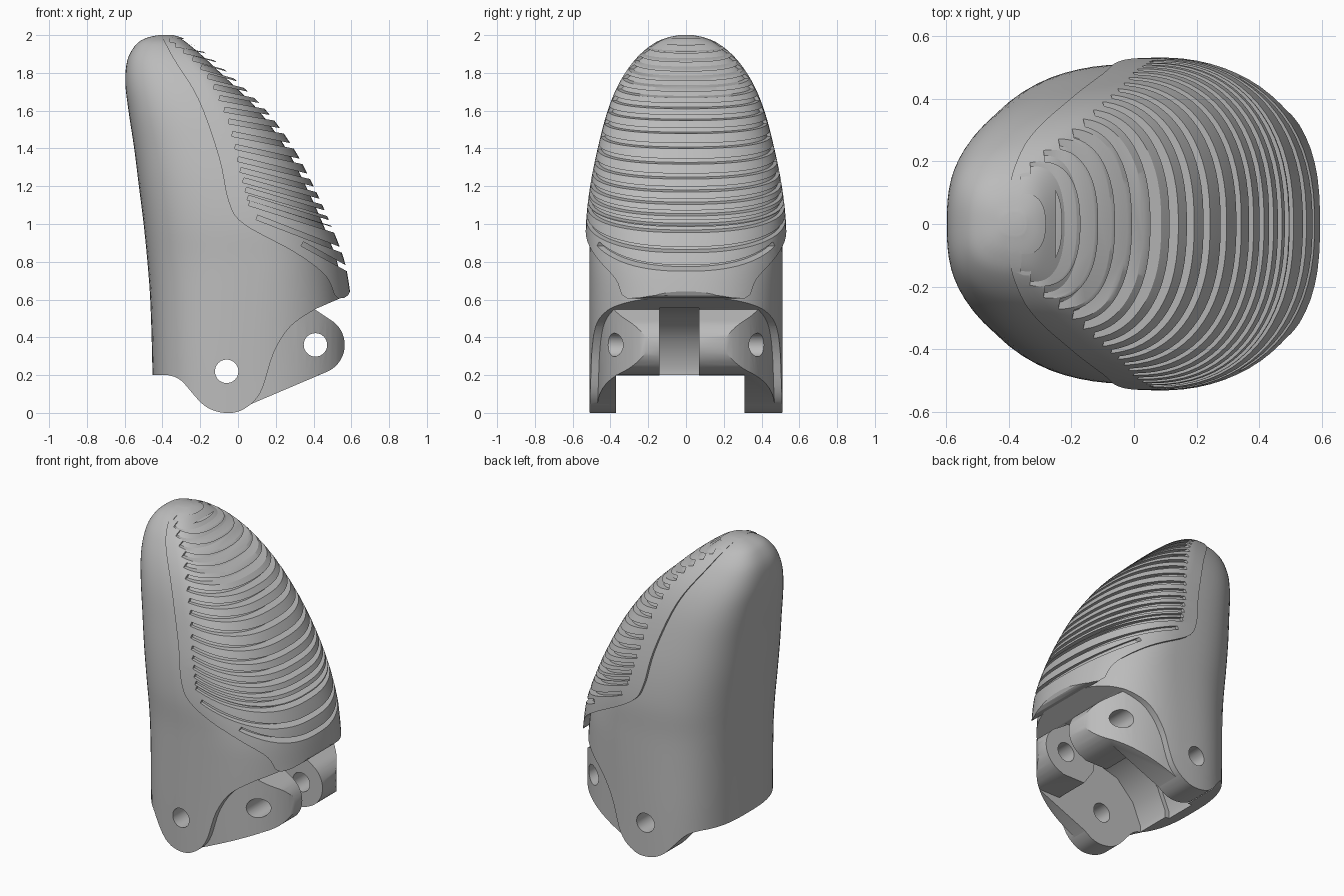
import bpy, bmesh, math
from mathutils import Vector
from mathutils.geometry import convex_hull_2d

cube = bpy.data.objects.get("Cube")
if cube:
    bpy.data.objects.remove(cube, do_unlink=True)

grey = bpy.data.materials.new("plain grey")
grey.use_nodes = True
grey.diffuse_color = (0.5, 0.5, 0.5, 1)
grey.node_tree.nodes["Principled BSDF"].inputs["Base Color"].default_value = (0.5, 0.5, 0.5, 1)


def finish(name, bm):
    bmesh.ops.recalc_face_normals(bm, faces=bm.faces)
    mesh = bpy.data.meshes.new(name)
    bm.to_mesh(mesh)
    bm.free()
    mesh.materials.append(grey)
    obj = bpy.data.objects.new(name, mesh)
    bpy.context.collection.objects.link(obj)
    return obj


def prism(name, pts, lo, hi):
    """Extrude a flat outline in x, z along y."""
    bm = bmesh.new()
    ends = [[bm.verts.new((u, d, v)) for u, v in pts] for d in (lo, hi)]
    bm.faces.new(ends[0])
    bm.faces.new(ends[1])
    for i in range(len(pts)):
        j = (i + 1) % len(pts)
        bm.faces.new((ends[0][i], ends[0][j], ends[1][j], ends[1][i]))
    return finish(name, bm)


def boolean(obj, other, operation):
    mod = obj.modifiers.new("cut", "BOOLEAN")
    mod.operation, mod.solver, mod.object = operation, "EXACT", other
    bpy.ops.object.select_all(action="DESELECT")
    bpy.context.view_layer.objects.active = obj
    obj.select_set(True)
    bpy.ops.object.modifier_apply(modifier=mod.name)
    bpy.data.objects.remove(other, do_unlink=True)


def spline(rows, count):
    """Sample a smooth curve through rows of any width."""
    out = []
    last = len(rows) - 1
    for k in range(count):
        f = k * last / (count - 1)
        i = min(int(f), last - 1)
        t = f - i
        a, b, c, d = (rows[max(0, min(last, i + o))] for o in (-1, 0, 1, 2))
        out.append([0.5 * (2 * q + (r - p) * t + (2 * p - 5 * q + 4 * r - s) * t * t
                           + (3 * q - p - 3 * r + s) * t ** 3) for p, q, r, s in zip(a, b, c, d)])
    return out


def loft(name, rows, inset=0, rings=56, sides=72):
    """Rounded sections; each row is height, back, widest point, front, half width."""
    bm = bmesh.new()
    loops = []
    for z, back, mid, front, half in spline(rows, rings):
        shrink = inset * min(1, half / 0.3)
        half -= shrink
        front -= 2 * shrink
        loop = []
        for i in range(sides):
            a = math.tau * (i + 0.5) / sides
            c, s = math.cos(a), math.sin(a)
            power, reach = (2.4, front - mid) if c > 0 else (2.8, mid - back)
            x = mid + math.copysign(abs(c) ** (2 / power), c) * reach
            y = math.copysign(abs(s) ** (2 / power), s) * half
            loop.append(bm.verts.new((x, y, z)))
        loops.append(loop)
    for lower, upper in zip(loops, loops[1:]):
        for i in range(sides):
            j = (i + 1) % sides
            bm.faces.new((lower[i], lower[j], upper[j], upper[i]))
    bm.faces.new(loops[0])
    bm.faces.new(loops[-1])
    return finish(name, bm)


def circle(cx, cz, r, n=48):
    return [(cx + r * math.cos(math.tau * i / n), cz + r * math.sin(math.tau * i / n)) for i in range(n)]


sections = [
    (-0.02, -.45, .03, .62, .53), (.3, -.455, .03, .62, .53), (.6, -.465, .06, .6, .53),
    (.8, -.48, .08, .565, .53), (1, -.5, .06, .49, .53), (1.2, -.525, .01, .4, .508),
    (1.4, -.55, -.06, .295, .468), (1.6, -.58, -.14, .15, .415), (1.75, -.597, -.2, 0, .352),
    (1.87, -.585, -.28, -.13, .27), (1.95, -.54, -.35, -.235, .18),
    (1.985, -.485, -.38, -.295, .105), (2, -.42, -.38, -.345, .035)]
rear_pin, front_pin = (-.06, .22), (.41, .36)

# Shell trimmed to its side outline
shell = loft("finger_shell", sections, 0.02)
lower_edge = spline([(-.37, .2), (-.3, .17), (-.18, .04), (-.07, 0), (.03, .02), (.12, .11),
                     (.19, .32), (.28, .46), (.41, .55)], 41)
outline = [(-.7, 2.1), (-.7, .2)] + lower_edge + [(.53, .602), (.62, .64), (.8, .8), (.8, 2.1)]
boolean(shell, prism("outline_cutter", outline, -.8, .8), "INTERSECT")

# Hinge link narrowing toward the front pin, joined to the shell
link = loft("hinge_link", [(-.02, -.42, 0, .6, .47), (.57, -.42, 0, .6, .47)], rings=2)
points = [Vector(p) for p in circle(*rear_pin, .21) + circle(*front_pin, .155) + [(.4, .552), (.1, .53)]]
hull = [tuple(points[i]) for i in convex_hull_2d(points)]
boolean(link, prism("link_cutter", hull, -.8, .8), "INTERSECT")
boolean(shell, link, "UNION")

# Cavity between the legs, then the slot between the two lugs
back_wall = [(-.36, -.1), (-.36, .24), (-.3, .38), (-.18, .5), (0, .55)]
cavity = back_wall + [(.16, .55), (.2, .3), (.27, .2), (.8, .2), (.8, -.1)]
boolean(shell, prism("cavity_cutter", cavity, -.37, .31), "DIFFERENCE")
slot = [(x - .03, z + .004) for x, z in back_wall] + [(.85, .554), (.85, -.15)]
boolean(shell, prism("slot_cutter", slot, -.14, .07), "DIFFERENCE")

# Pin holes
for pin in (rear_pin, front_pin):
    boolean(shell, prism("pin_cutter", circle(*pin, .062), -.8, .8), "DIFFERENCE")

# Raised grip pad bounded by the side seam
pad = loft("grip_pad", sections[2:])
seam = spline([(-.43, 2.05), (-.35, 1.89), (-.21, 1.66), (-.1, 1.35), (-.05, 1.12), (.03, 1),
               (.3, .85), (.46, .73), (.51, .625)], 41)
chin = [(.53, .606), (.56, .608), (.583, .622), (.597, .65), (.65, .67), (.8, .7), (.8, 2.1), (-.43, 2.1)]
boolean(pad, prism("seam_cutter", seam + chin, -.8, .8), "INTERSECT")

# Fanned grip grooves running from the seam to the front of the pad
starts = spline([(-.36, 1.975), (-.185, 1.82), (-.06, 1.575), (.01, 1.3), (.06, 1.11)], 18)
ends = spline([(-.3, 1.968), (-.04, 1.78), (.2, 1.53), (.4, 1.2), (.5, .97)], 18)
starts += [(.1, 1.035), (.34, .895)]
ends += [(.54, .865), (.575, .765)]
for s, e in zip(starts, ends):
    s, e = Vector(s), Vector(e)
    along = (e - s).normalized()
    side = Vector((-along.y, along.x)) * .0125
    tip = e + along * .15
    groove = [tuple(p) for p in (s - side, tip - side, tip + side, s + side)]
    boolean(pad, prism("groove_cutter", groove, -.8, .8), "DIFFERENCE")

# Smooth shading with sharp edges kept
for obj in (shell, pad):
    bpy.ops.object.select_all(action="DESELECT")
    bpy.context.view_layer.objects.active = obj
    obj.select_set(True)
    bpy.ops.object.shade_smooth_by_angle(angle=math.radians(30))
